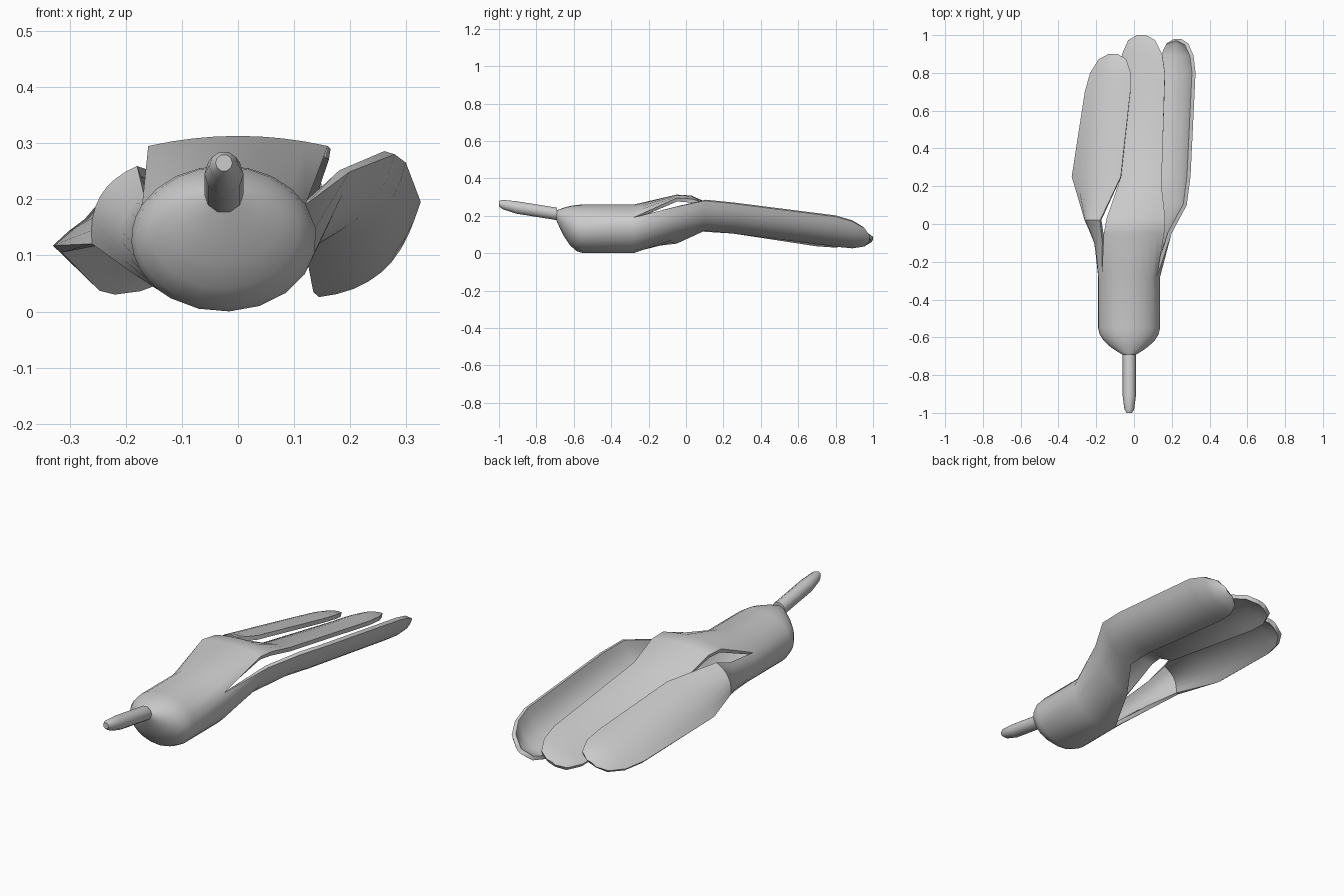
import bpy
import bmesh
from math import cos, sin, pi, radians
from mathutils import Vector

cube = bpy.data.objects.get("Cube")
if cube:
    bpy.data.objects.remove(cube)

grey = bpy.data.materials.new("plain grey")
grey.use_nodes = True
tone = (0.6, 0.6, 0.6, 1)
grey.diffuse_color = tone
grey.node_tree.nodes["Principled BSDF"].inputs["Base Color"].default_value = tone

CENTRE = -0.025
BODY_WIDTH = 0.165
BODY_HEIGHT = 0.13
BODY_END = -0.28
SHELL = 0.02
STRIPS = 8
# Angles around the body where the skin splits into flaps
RIGHT_SPLIT, LOW_SPLIT, LEFT_SPLIT = 152, 235, 28


def skin(bm, rings, closed):
    """Skin a list of rings that run from front to back."""
    rows = [[bm.verts.new(point) for point in ring] for ring in rings]
    count = len(rows[0])
    for near, far in zip(rows, rows[1:]):
        for i in range(count if closed else count - 1):
            j = (i + 1) % count
            bm.faces.new((near[i], far[i], far[j], near[j]))
    return rows


def finish(name, bm, thickness=0):
    """Turn the bmesh into a smooth object, thickened inwards if asked."""
    mesh = bpy.data.meshes.new(name)
    bm.to_mesh(mesh)
    bm.free()
    mesh.materials.append(grey)
    part = bpy.data.objects.new(name, mesh)
    bpy.context.collection.objects.link(part)
    bpy.ops.object.select_all(action="DESELECT")
    part.select_set(True)
    bpy.context.view_layer.objects.active = part
    if thickness:
        shell = part.modifiers.new("shell", "SOLIDIFY")
        shell.thickness = thickness
        shell.offset = -1
        bpy.ops.object.modifier_apply(modifier=shell.name)
    bpy.ops.object.shade_smooth_by_angle(angle=radians(40))


def spread(start, end, steps):
    return [radians(start + (end - start) * i / steps) for i in range(steps + 1)]


def oval(y, z, width, height, angles):
    """Points of an upright oval at the given angles."""
    return [(CENTRE + width * cos(a), y, z + height * sin(a)) for a in angles]


def strip(centre, half_width, turn, bow):
    """Bowed cross-section of a flap, turned about its spine."""
    along = Vector((cos(turn), 0, sin(turn)))
    outward = Vector((sin(turn), 0, -cos(turn)))
    points = []
    for i in range(STRIPS + 1):
        s = 2 * i / STRIPS - 1
        points.append(centre + along * half_width * s + outward * bow * (1 - s * s))
    return points


def flap(bm, root, bow, spine, tip):
    """Peel a strip off the body rim, follow the spine and round off the tip."""
    rings = [oval(BODY_END, BODY_HEIGHT, BODY_WIDTH, BODY_HEIGHT, root)]
    for x, y, z, half_width, degrees in spine:
        centre, turn = Vector((x, y, z)), radians(degrees)
        rings.append(strip(centre, half_width, turn, bow))
    for step in range(1, 4):
        swing = step * pi / 6
        scale = 0.2 + 0.8 * cos(swing)
        middle = centre.lerp(Vector(tip), sin(swing))
        rings.append(strip(middle, half_width * scale, turn, bow * scale))
    skin(bm, rings, False)


# Stem with a blunt tip
stem = bmesh.new()
round_angles = spread(0, 360, 10)[:-1]
profile = [(-1, 0.265, 0.015), (-0.98, 0.26, 0.026), (-0.91, 0.245, 0.035), (-0.69, 0.21, 0.035)]
rows = skin(stem, [oval(y, z, r, r, round_angles) for y, z, r in profile], True)
stem.faces.new(rows[0])
stem.faces.new(reversed(rows[-1]))
finish("stem", stem)

# Hollow body: a domed front that rises to the stem, and an open back
peel = bmesh.new()
top_root = spread(LEFT_SPLIT, RIGHT_SPLIT, STRIPS)
right_root = spread(RIGHT_SPLIT, LOW_SPLIT, STRIPS)
left_root = spread(LOW_SPLIT, LEFT_SPLIT + 360, STRIPS)
around = top_root[:-1] + right_root[:-1] + left_root[:-1]
rings = []
for step in range(1, 8):
    swing = step * pi / 14
    size = sin(swing) ** 2
    rings.append(oval(-0.55 - 0.16 * cos(swing), 0.22 - 0.09 * size,
                      BODY_WIDTH * size, BODY_HEIGHT * size, around))
rings.append(oval(BODY_END, BODY_HEIGHT, BODY_WIDTH, BODY_HEIGHT, around))
rows = skin(peel, rings, True)
peel.faces.new(rows[0])

# Top flap, arching over the opening and trailing back
flap(peel, top_root, 0.018, [
    (0, -0.05, 0.295, 0.16, 180),
    (0.01, 0.03, 0.29, 0.155, 180),
    (0.03, 0.2, 0.21, 0.12, 195),
    (0.045, 0.8, 0.11, 0.125, 198)], (0.04, 1, 0.08))

# Left flap, continuing the underside and standing on edge
flap(peel, left_root, 0.042, [
    (0.1, -0.05, 0.15, 0.14, 45),
    (0.19, 0.1, 0.2, 0.12, 42),
    (0.21, 0.25, 0.185, 0.12, 42),
    (0.23, 0.8, 0.115, 0.125, 40)], (0.23, 0.98, 0.08))

# Right flap, pinched at the root and turned outward
flap(peel, right_root, 0.03, [
    (-0.18, -0.1, 0.14, 0.07, 260),
    (-0.22, 0.02, 0.19, 0.08, 240),
    (-0.2, 0.25, 0.17, 0.14, 202),
    (-0.14, 0.7, 0.1, 0.13, 202)], (-0.11, 0.9, 0.075))

# Join the flaps to the body rim
bmesh.ops.remove_doubles(peel, verts=peel.verts[:], dist=0.0001)
finish("peel", peel, SHELL)
